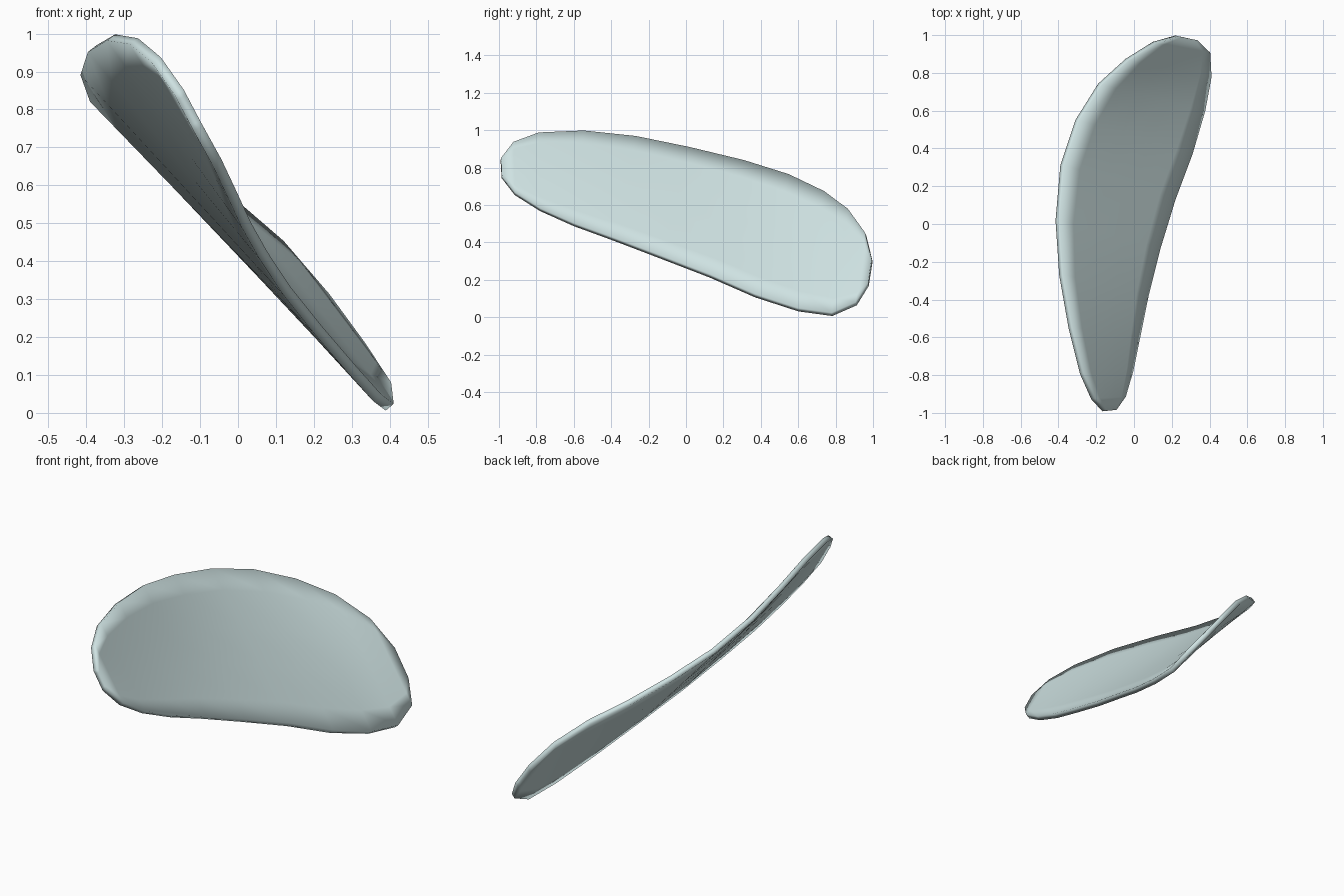
import bpy, bmesh
from mathutils import Vector

if "Cube" in bpy.data.objects:
    bpy.data.objects.remove(bpy.data.objects["Cube"])

THICK = 0.028

# Upper and lower rim of the curved lens, paired as rungs from front tip to back tip
upper = [(-.155, -.99, .845), (-.215, -.925, .93), (-.275, -.79, .98), (-.335, -.55, .99),
         (-.385, -.27, .96), (-.405, .02, .90), (-.38, .31, .83), (-.30, .55, .755),
         (-.18, .74, .665), (-.035, .87, .57), (.11, .96, .445), (.23, .995, .305)]
lower = [(-.105, -.985, .75), (-.055, -.915, .66), (-.015, -.78, .575), (.022, -.60, .495),
         (.067, -.38, .415), (.13, -.13, .32), (.21, .13, .22), (.30, .37, .115),
         (.367, .60, .04), (.40, .78, .015), (.393, .91, .072), (.325, .975, .175)]
steps = [0, .14, .38, .62, .86, 1]

# Lofted sheet across the rungs
bm = bmesh.new()
rows = [[bm.verts.new(Vector(a).lerp(Vector(b), t)) for t in steps]
        for a, b in zip(upper, lower)]
for r, s in zip(rows, rows[1:]):
    for j in range(len(steps) - 1):
        bm.faces.new((r[j], r[j + 1], s[j + 1], s[j]))
bmesh.ops.recalc_face_normals(bm, faces=bm.faces)
for f in bm.faces:
    f.smooth = True
mesh = bpy.data.meshes.new("lens")
bm.to_mesh(mesh)
bm.free()
lens = bpy.data.objects.new("lens", mesh)
bpy.context.collection.objects.link(lens)

# Thin glass thickness
mod = lens.modifiers.new("thickness", 'SOLIDIFY')
mod.thickness = THICK
mod.offset = 0

# Pale tinted glass
mat = bpy.data.materials.new("pale_glass")
mat.diffuse_color = (.62, .76, .76, .6)
mat.use_nodes = True
mat.node_tree.nodes["Principled BSDF"].inputs["Base Color"].default_value = mat.diffuse_color
mesh.materials.append(mat)
